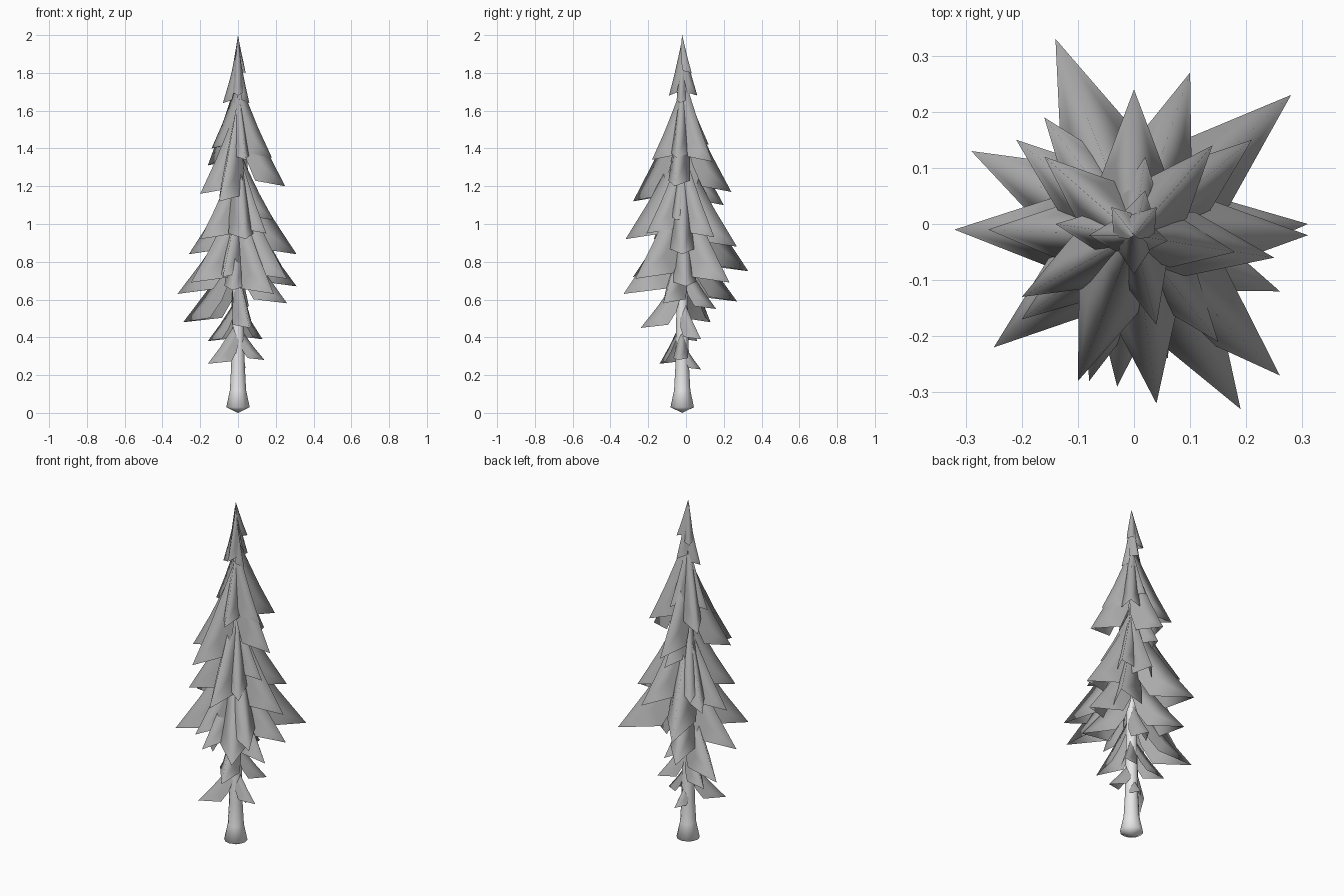
import bpy
import bmesh
from math import cos, sin, tau
from mathutils import Vector

if "Cube" in bpy.data.objects:
    bpy.data.objects.remove(bpy.data.objects["Cube"])

AXIS = Vector((0, -.02, 0))


def make_material(name, value):
    mat = bpy.data.materials.new(name)
    mat.use_nodes = True
    colour = (value, value, value, 1)
    mat.diffuse_color = colour
    mat.node_tree.nodes["Principled BSDF"].inputs["Base Color"].default_value = colour
    return mat


def make_object(name, bm, mat):
    mesh = bpy.data.meshes.new(name)
    bm.to_mesh(mesh)
    bm.free()
    mesh.materials.append(mat)
    mesh.shade_smooth()
    obj = bpy.data.objects.new(name, mesh)
    bpy.context.collection.objects.link(obj)
    return obj


bark = make_material("pale grey bark", .8)
needles = make_material("mid grey needles", .42)


# Trunk: a flared, tapering round profile
def build_trunk(profile, sides=12):
    bm = bmesh.new()
    rings = []
    for radius, z in profile:
        rings.append([bm.verts.new(AXIS + Vector((radius * cos(tau * i / sides),
                                                  radius * sin(tau * i / sides), z)))
                      for i in range(sides)])
    for low, high in zip(rings, rings[1:]):
        for i in range(sides):
            j = (i + 1) % sides
            bm.faces.new((low[i], low[j], high[j], high[i]))
    foot = bm.verts.new(AXIS)
    tip = bm.verts.new(AXIS + Vector((0, 0, 2)))
    for i in range(sides):
        j = (i + 1) % sides
        bm.faces.new((foot, rings[0][j], rings[0][i]))
        bm.faces.new((tip, rings[-1][i], rings[-1][j]))
    return make_object("trunk", bm, bark)


build_trunk([(.062, .03), (.043, .12), (.036, .25), (.03, .6), (.02, 1.2), (.01, 1.7)])


# Bough: a tent-like drooping sheet whose sides hang down to the level of its pointed tip
def add_bough(bm, x, y, z, min_rise):
    reach = Vector((x, y, 0)) - AXIS
    length = reach.length
    out = reach.normalized()
    side = Vector((-out.y, out.x, 0))
    rise = max(length * (.6 + 1.05 * z) + .06, min_rise)
    rise = min(rise, 2 - z)
    half_width = .165 * length + .016
    rows = []
    for t, spread, drop, inset in ((0, .4, .3, 0), (.3, .85, .4, .1), (.6, 1, .31, .2)):
        ridge = AXIS + out * length * t + Vector((0, 0, z + rise * (1 - t) ** 1.1))
        row = []
        for across in (-1, -.55, 0, .55, 1):
            sag = abs(across) ** 1.3
            row.append(bm.verts.new(ridge + side * across * half_width * spread
                                    - out * sag * inset * length
                                    - Vector((0, 0, sag * drop * rise))))
        rows.append(row)
    for upper, lower in zip(rows, rows[1:]):
        for i in range(4):
            bm.faces.new((upper[i], lower[i], lower[i + 1], upper[i + 1]))
    tip = bm.verts.new((x, y, z))
    for i in range(4):
        bm.faces.new((rows[-1][i], tip, rows[-1][i + 1]))


def build_tier(name, tips, min_rise=0):
    bm = bmesh.new()
    for x, y, z in tips:
        add_bough(bm, x, y, z, min_rise)
    return make_object(name, bm, needles)


# Each bough is placed by its tip
build_tier("lowest_boughs", [
    (.14, -.04, .28), (-.16, -.14, .26), (.02, .08, .23),
    (-.16, .06, .38), (.13, .08, .39), (.06, -.24, .45)])

build_tier("lower_boughs", [
    (-.29, .13, .48), (.28, .23, .69), (.26, -.12, .58), (-.12, .27, .59),
    (-.32, -.01, .63), (.19, -.33, .63), (-.03, -.29, .65), (.31, 0, .67),
    (.26, -.27, .71), (-.08, -.28, .72), (-.14, .33, .75), (.03, .16, .55),
    (-.25, -.22, .69)])

build_tier("middle_boughs", [
    (.31, -.02, .84), (-.2, -.17, .92), (.21, .15, .93), (.1, .27, .88),
    (.04, -.32, .92), (.15, -.21, .95), (-.26, -.01, .84), (-.16, .19, .93),
    (.19, -.05, 1.02), (-.21, .15, .87)])

build_tier("upper_boughs", [
    (-.1, -.28, 1.12), (0, .2, 1.1), (0, .24, 1.17), (.25, -.06, 1.2),
    (-.2, -.13, 1.16), (-.16, .12, 1.31), (.14, .14, 1.33), (.04, -.18, 1.34),
    (.18, -.05, 1.35), (-.14, 0, 1.4), (.02, .12, 1.42)])

build_tier("crown_boughs", [
    (.06, -.03, 1.64), (-.08, -.02, 1.64), (0, -.09, 1.68),
    (.02, .06, 1.68), (-.04, .03, 1.76), (.04, .03, 1.8)], min_rise=.3)
